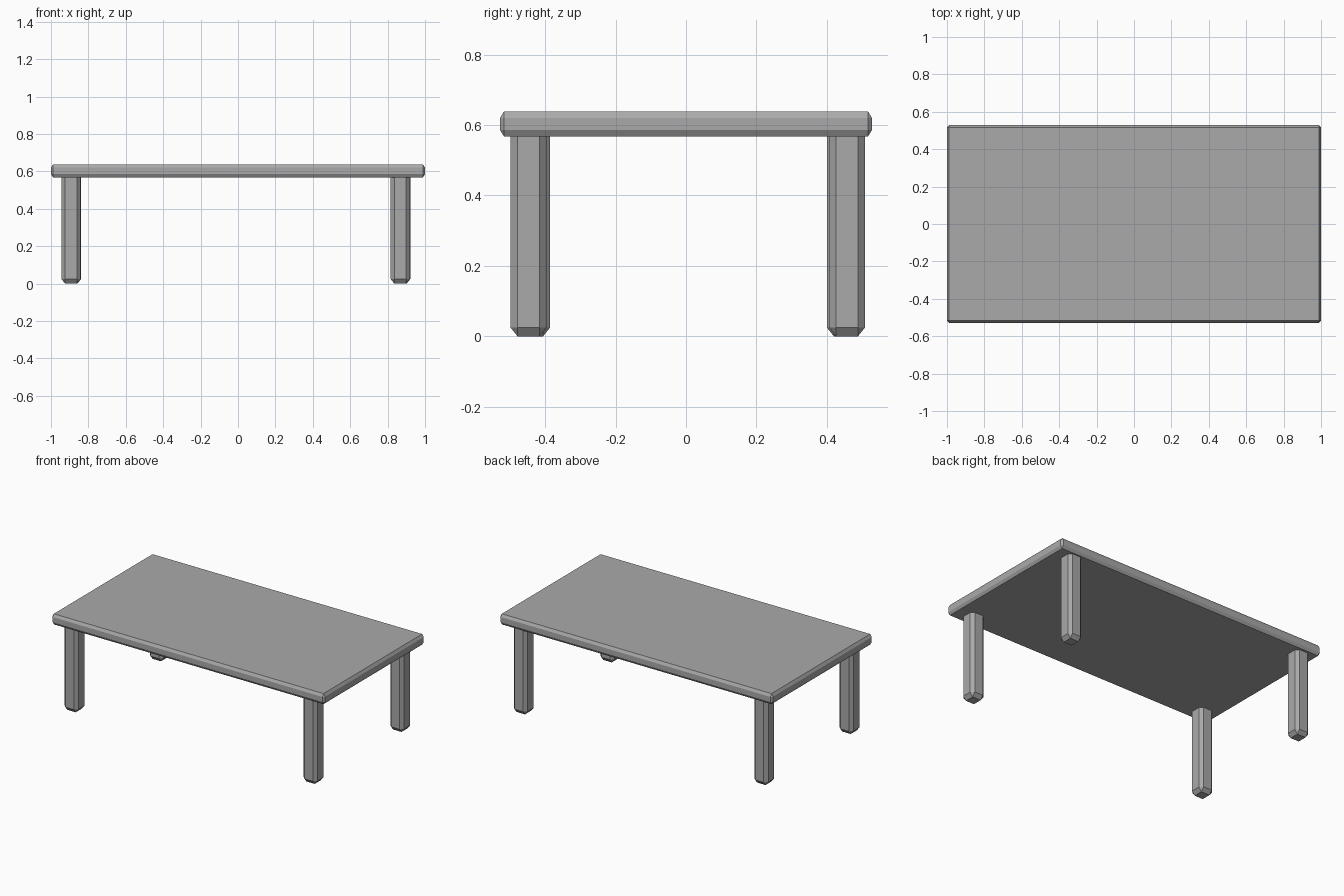
import bpy
import bmesh
from mathutils import Matrix

cube = bpy.data.objects.get("Cube")
if cube:
    bpy.data.objects.remove(cube, do_unlink=True)

# Single grey finish for the whole table
grey = bpy.data.materials.new("plain_grey")
grey.use_nodes = True
colour = (0.4, 0.4, 0.4, 1.0)
grey.diffuse_color = colour
grey.node_tree.nodes["Principled BSDF"].inputs["Base Color"].default_value = colour


def chamfered_box(name, centre, size, chamfer, chamfer_z):
    """Flat box with single-cut chamfers, deeper along z than across."""
    stretch = chamfer_z / chamfer
    bm = bmesh.new()
    bmesh.ops.create_cube(bm, size=1.0)
    bmesh.ops.scale(bm, vec=(size[0], size[1], size[2] / stretch), verts=bm.verts)
    bmesh.ops.bevel(bm, geom=bm.edges[:], offset=chamfer, offset_type='OFFSET',
                    segments=1, profile=0.5, affect='EDGES')
    bmesh.ops.scale(bm, vec=(1, 1, stretch), verts=bm.verts)
    bmesh.ops.transform(bm, matrix=Matrix.Translation(centre), verts=bm.verts)
    mesh = bpy.data.meshes.new(name)
    bm.to_mesh(mesh)
    bm.free()
    mesh.materials.append(grey)
    obj = bpy.data.objects.new(name, mesh)
    bpy.context.collection.objects.link(obj)


# Table top
top_bottom, top_height = 0.568, 0.07
chamfered_box("table_top", (0, 0, top_bottom + top_height / 2),
              (2.0, 1.056, top_height), 0.011, 0.018)

# Legs, each slightly off the exact corner, ending inside the top
leg_height = 0.6
legs = {
    "front_left_leg": (0.867, -0.447),
    "front_right_leg": (-0.893, -0.437),
    "back_left_leg": (0.87, 0.457),
    "back_right_leg": (-0.89, 0.451),
}
for name, (x, y) in legs.items():
    chamfered_box(name, (x, y, leg_height / 2), (0.102, 0.102, leg_height), 0.02, 0.025)
